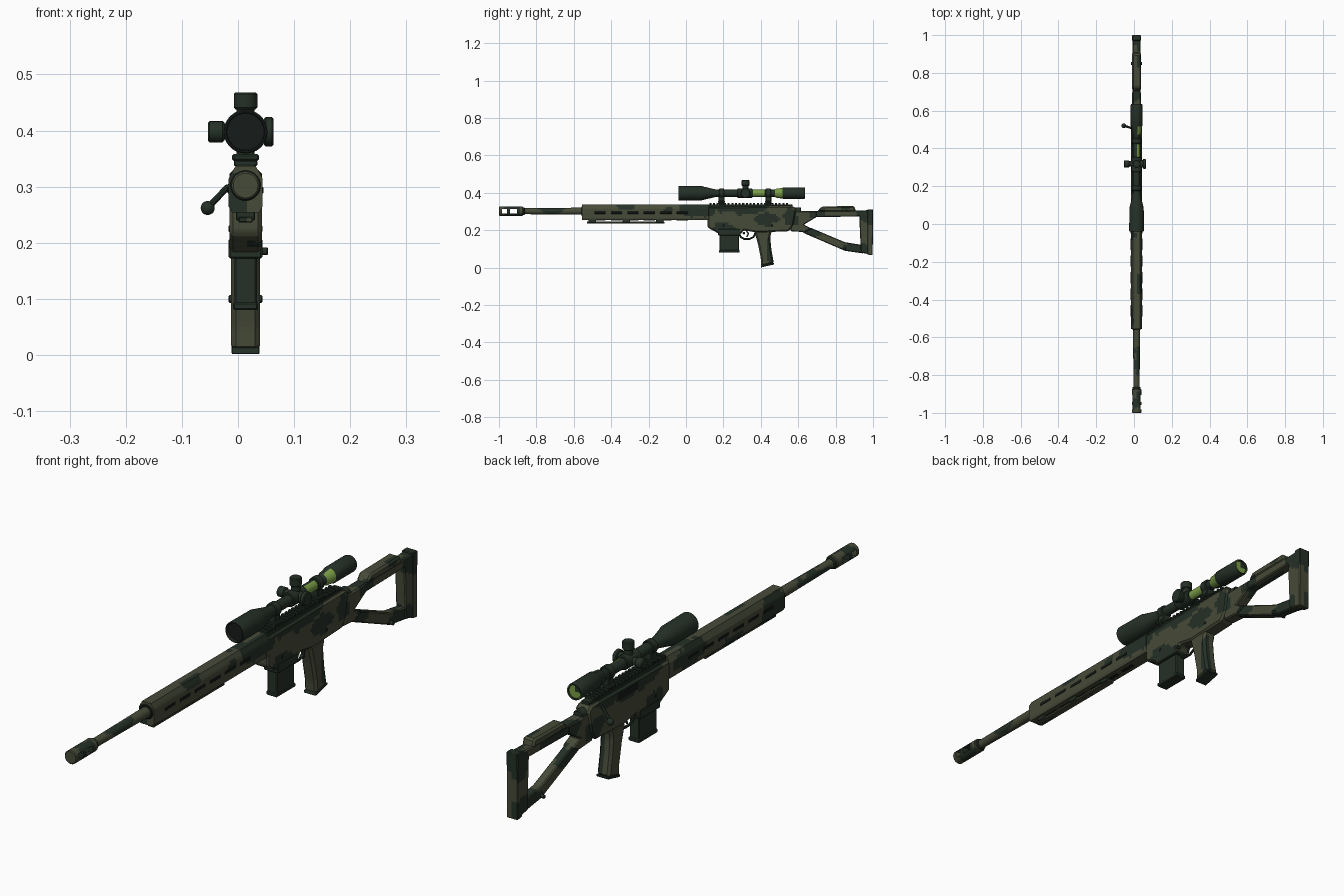
import bpy, bmesh, math
from mathutils import Vector, Matrix, noise

if "Cube" in bpy.data.objects:
    bpy.data.objects.remove(bpy.data.objects["Cube"])

CX = 0.0135          # centre plane of the rifle
BORE, SIGHT = 0.302, 0.398   # heights of barrel and scope axes


def material(name, rgb):
    m = bpy.data.materials.new(name)
    m.use_nodes = True
    m.diffuse_color = (*rgb, 1)
    node = next(n for n in m.node_tree.nodes if n.type == 'BSDF_PRINCIPLED')
    node.inputs["Base Color"].default_value = (*rgb, 1)
    node.inputs["Roughness"].default_value = 0.8
    return m


OLIVE, DARK, BLACK, GREEN = range(4)
PALETTE = [material("olive", (0.062, 0.07, 0.04)),
           material("dark green", (0.018, 0.03, 0.02)),
           material("black green", (0.008, 0.011, 0.009)),
           material("bright green", (0.19, 0.33, 0.06))]

# dark camouflage blobs on each side: y, z, y radius, z radius
BLOBS_LEFT = [(-.93, .3, .05, .05), (-.72, .31, .07, .02), (-.32, .34, .05, .03),
              (-.1, .3, .03, .02), (.06, .32, .1, .05), (.2, .21, .06, .03),
              (.3, .33, .15, .04), (.43, .26, .06, .035), (.56, .27, .04, .05),
              (.46, .1, .03, .08), (.7, .29, .05, .03), (.68, .19, .05, .03),
              (.9, .1, .08, .03), (.97, .28, .06, .05), (.86, .33, .03, .02)]
BLOBS_RIGHT = [(-.95, .3, .03, .05), (-.75, .3, .1, .02), (-.5, .28, .08, .06),
               (-.25, .26, .06, .02), (.0, .3, .1, .04), (.35, .32, .2, .04),
               (.2, .22, .05, .03), (.55, .24, .05, .04), (.75, .28, .12, .03),
               (.7, .18, .06, .03), (.93, .1, .1, .04), (.98, .26, .05, .05)]


def camo(p, n):
    q = p + noise.noise_vector(p * 28) * 0.018
    blobs = BLOBS_LEFT if p.x > CX else BLOBS_RIGHT
    for y, z, ry, rz in blobs:
        if ((q.y - y) / ry) ** 2 + ((q.z - z) / rz) ** 2 < 1:
            return DARK
    return OLIVE


def slice_up(bm, step=0.012):
    for axis in (0, 1, 2):
        values = [v.co[axis] for v in bm.verts]
        normal = Vector([float(i == axis) for i in range(3)])
        gap = step if axis else step * 1.3
        for k in range(math.ceil(min(values) / gap), math.ceil(max(values) / gap)):
            bmesh.ops.bisect_plane(bm, geom=bm.verts[:] + bm.edges[:] + bm.faces[:],
                                   plane_co=normal * (k * gap + 0.0003), plane_no=normal)


def finish(name, bm, paint):
    bmesh.ops.recalc_face_normals(bm, faces=bm.faces)
    if paint is camo:
        slice_up(bm)
    bm.normal_update()
    for f in bm.faces:
        f.material_index = paint(f.calc_center_median(), f.normal) if callable(paint) else paint
    me = bpy.data.meshes.new(name)
    bm.to_mesh(me)
    bm.free()
    for m in PALETTE:
        me.materials.append(m)
    ob = bpy.data.objects.new(name, me)
    bpy.context.collection.objects.link(ob)
    return ob


def extrude(name, points, depth, paint, bevel):
    bm = bmesh.new()
    face = bm.faces.new([bm.verts.new(p) for p in points])
    grown = bmesh.ops.extrude_face_region(bm, geom=[face])["geom"]
    bmesh.ops.translate(bm, verts=[g for g in grown if isinstance(g, bmesh.types.BMVert)], vec=depth)
    if bevel:
        bmesh.ops.bevel(bm, geom=bm.edges[:], offset=bevel, segments=1, affect='EDGES')
    return finish(name, bm, paint)


def side(name, outline, width, paint=camo, bevel=0.004, x=CX):
    """Side outline (y, z) given a width across x."""
    return extrude(name, [(x - width / 2, y, z) for y, z in outline], (width, 0, 0), paint, bevel)


def block(name, y0, y1, z0, z1, width, paint=camo, bevel=0.0, x=CX):
    return side(name, [(y0, z0), (y1, z0), (y1, z1), (y0, z1)], width, paint, bevel, x)


def lathe(name, profile, paint=DARK, axis='Y', at=(CX, 0, BORE), sides=28):
    """Profile of (distance along axis, radius) turned around the axis."""
    bm = bmesh.new()
    verts = [bm.verts.new((r, 0, d)) for d, r in profile]
    edges = [bm.edges.new(pair) for pair in zip(verts, verts[1:])]
    bmesh.ops.spin(bm, geom=verts + edges, cent=(0, 0, 0), axis=(0, 0, 1),
                   angle=math.tau, steps=sides, use_merge=True)
    bmesh.ops.remove_doubles(bm, verts=bm.verts, dist=1e-5)
    turn = {'X': Matrix.Rotation(math.pi / 2, 4, 'Y'),
            'Y': Matrix.Rotation(-math.pi / 2, 4, 'X'), 'Z': Matrix()}[axis]
    bmesh.ops.transform(bm, verts=bm.verts, matrix=Matrix.Translation(at) @ turn)
    return finish(name, bm, paint)


def drum(name, a, b, r, paint=DARK, axis='Y', at=(CX, 0, BORE), sides=28):
    rim = min(0.003, r / 4)
    return lathe(name, [(a, 0), (a, r - rim), (a + rim, r), (b - rim, r), (b, r - rim), (b, 0)],
                 paint, axis, at, sides)


def rod(name, path, radius, paint=DARK):
    cu = bpy.data.curves.new(name, 'CURVE')
    cu.dimensions, cu.bevel_depth, cu.bevel_resolution, cu.use_fill_caps = '3D', radius, 2, True
    sp = cu.splines.new('POLY')
    sp.points.add(len(path) - 1)
    for pt, co in zip(sp.points, path):
        pt.co = (*co, 1)
    tmp = bpy.data.objects.new(name + "_path", cu)
    bm = bmesh.new()
    me = bpy.data.meshes.new_from_object(tmp)
    bm.from_mesh(me)
    bpy.data.objects.remove(tmp)
    return finish(name, bm, paint)


# Barrel and ported muzzle brake
lathe("barrel", [(-.87, 0), (-.87, .016), (-.55, .019), (.1, .019), (.1, 0)], camo)
drum("barrel_collar", -.89, -.862, .021, DARK)
brake = drum("muzzle_brake", -1, -.872, .025, DARK)
for y0, y1 in ((-.983, -.957), (-.942, -.904)):
    cutter = block("port_cutter", y0, y1, BORE - .013, BORE + .013, .1, BLACK)
    mod = brake.modifiers.new("port", 'BOOLEAN')
    mod.object, mod.solver = cutter, 'EXACT'
    bpy.context.view_layer.update()
    old = brake.data
    brake.data = bpy.data.meshes.new_from_object(
        brake.evaluated_get(bpy.context.evaluated_depsgraph_get()))
    brake.modifiers.clear()
    bpy.data.objects.remove(cutter)
    bpy.data.meshes.remove(old)
bm = bmesh.new()
bm.from_mesh(brake.data)
bpy.data.objects.remove(brake)
finish("muzzle_brake", bm, camo)

# Handguard with chamfered section, slots and lower accessory bar
half = [(.024, .254), (.03, .264), (.03, .315), (.018, .337)]
section = [(CX + x, -.555, z) for x, z in half] + [(CX - x, -.555, z) for x, z in reversed(half)]
extrude("handguard", section, (0, .675, 0), camo, 0)
drum("handguard_bore", -.558, -.55, .027, BLACK)
for i in range(6):
    y = -.46 + i * .088
    block("side_slots", y - .03, y + .03, .288, .299, .064, BLACK, 0.001)
    block("bottom_slots", y - .03, y + .03, .252, .26, .014, BLACK)
block("accessory_bar", -.53, -.115, .236, .246, .026, camo, .002)
for y in (-.5, -.32, -.14):
    block("bar_posts", y - .02, y + .02, .24, .258, .034, DARK, .002)

# Receiver, magazine well, magazine
side("receiver", [(.115, .325), (.115, .215), (.18, .179), (.29, .177), (.31, .2), (.38, .188),
                  (.55, .195), (.575, .23), (.59, .315), (.57, .33)], .058, camo, .007)
block("magazine_well", .172, .292, .172, .208, .06, DARK, .003)
block("magazine", .18, .283, .085, .18, .04, DARK, .003)
block("magazine_base", .176, .287, .08, .094, .045, DARK, .003)
block("ejection_port", .3, .42, .29, .315, .004, BLACK, 0, CX - .028)
drum("magazine_catch", .025, .04, .007, DARK, 'X', (CX, .31, .185), 12)
for x in (-.03, .022):
    for y in (.2, .46):
        drum("receiver_pins", x, x + .008, .006, BLACK, 'X', (CX, y, .225), 12)

# Toothed top rail
block("rail_base", .12, .57, .322, .339, .036, DARK, .003)
for i in range(22):
    y = .125 + i * .0195
    block("rail_teeth", y, y + .011, .337, .347, .042, DARK, .002)

# Bolt, its handle and shroud
drum("bolt_shroud", .55, .615, .02, DARK)
rod("bolt_handle", [(CX - .015, .5, .302), (-.02, .51, .298), (-.052, .52, .264)], .006)
lathe("bolt_knob", [(.0125 * -math.cos(a * math.pi / 10), .0125 * math.sin(a * math.pi / 10))
                    for a in range(11)], DARK, 'Z', (-.054, .52, .262), 16)

# Trigger, guard and pistol grip
rod("trigger_guard", [(CX, y, z) for y, z in ((.285, .182), (.292, .164), (.31, .154), (.34, .154),
                                            (.362, .165), (.372, .19))], .005)
rod("trigger", [(CX, .322, .2), (CX, .333, .182), (CX, .325, .164)], .004)
side("pistol_grip", [(.365, .195), (.46, .2), (.45, .165), (.456, .1), (.47, .022), (.402, .006),
                     (.4, .05), (.384, .13)], .052, camo, .009)
side("grip_cap", [(.402, .012), (.4, .001), (.47, .017), (.47, .026)], .05, DARK, .002)

# Skeleton stock, cheek rest and butt pad
side("stock_neck", [(.56, .3), (.56, .195), (.635, .19), (.675, .208), (.63, .23), (.7, .272),
                    (.7, .302)], .046)
side("stock_upper_beam", [(.58, .302), (.62, .258), (.68, .27), (.94, .274), (.94, .306)], .042)
side("stock_lower_strut", [(.62, .193), (.665, .214), (.85, .136), (.94, .122), (.95, .076),
                           (.85, .09), (.63, .185)], .034)
side("stock_rear_post", [(.925, .305), (.935, .08), (.98, .072), (.98, .308)], .042)
side("butt_pad", [(.97, .312), (.97, .07), (.998, .066), (1, .312)], .046, camo, .003)
side("cheek_rest", [(.7, .298), (.725, .327), (.9, .33), (.91, .298)], .048, camo, .007)
drum("sling_stud", -.03, .03, .007, DARK, 'X', (CX, .85, .1), 12)


# Telescopic sight
def scope_paint(p, n):
    band = .35 < p.y < .42 or .475 < p.y < .515
    lens = p.y > .62 and n.y > .7 and abs(p.z - SIGHT) < .022
    if lens and (p.x > CX or p.z < SIGHT):
        return GREEN
    if band and p.x > CX + .004:
        return GREEN
    return BLACK if p.y < -.02 and n.y < -.7 else DARK


lathe("scope_body", [(-.03, 0), (-.03, .033), (-.04, .034), (-.04, .037), (-.037, .039), (.085, .038),
                     (.1, .034), (.15, .022), (.17, .019), (.35, .019), (.42, .019), (.475, .019),
                     (.485, .025), (.515, .028), (.52, .031), (.63, .031), (.636, .029),
                     (.636, .025), (.63, .024), (.63, 0)],
      scope_paint, at=(CX, 0, SIGHT), sides=36)
drum("turret_housing", .275, .355, .026, DARK, at=(CX, 0, SIGHT))


def turret(name, axis, a, b, r):
    spot = (CX, .318, SIGHT)
    drum(name, min(0, a), max(0, b), r * .75, DARK, axis, spot)
    drum(name + "_cap", a, b, r, DARK, axis, spot, 18)


turret("elevation_turret", 'Z', .04, .07, .021)
turret("left_turret", 'X', .033, .05, .026)
turret("right_turret", 'X', -.067, -.038, .019)
for y in (.19, .44):
    drum("scope_rings", y - .014, y + .014, .025, DARK, at=(CX, 0, SIGHT))
    block("ring_mounts", y - .016, y + .016, .338, .385, .032, DARK, .003)
    block("ring_clamps", y - .018, y + .018, .346, .358, .048, DARK, .003)

# Smooth round parts, keep hard edges
bpy.ops.object.select_all(action='DESELECT')
for ob in bpy.context.collection.objects:
    if ob.type == 'MESH' and PALETTE[0].name in ob.data.materials:
        ob.select_set(True)
        bpy.context.view_layer.objects.active = ob
bpy.ops.object.shade_smooth_by_angle(angle=math.radians(32))
